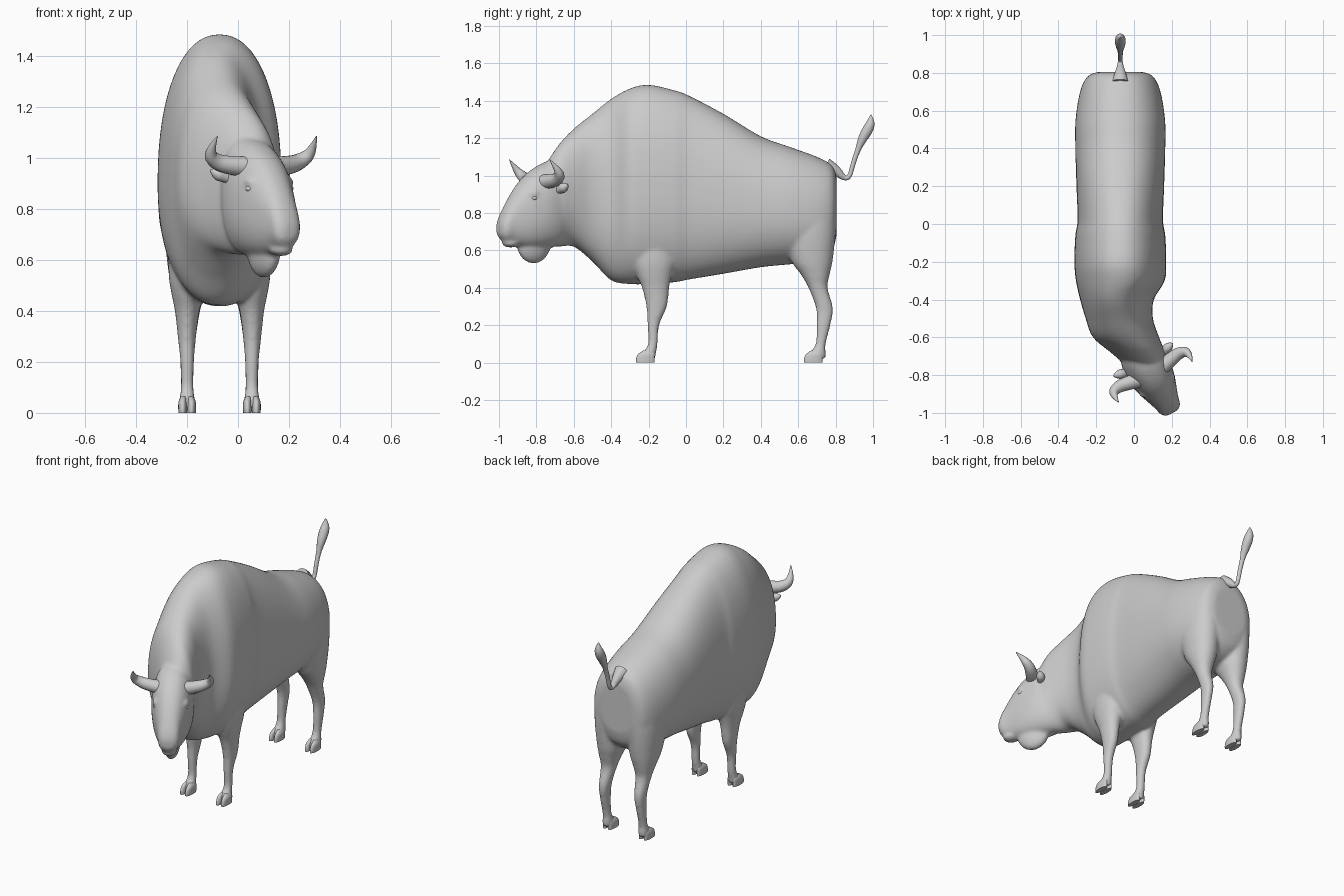
import bpy, bmesh, math
from mathutils import Vector

if "Cube" in bpy.data.objects:
    bpy.data.objects.remove(bpy.data.objects["Cube"])

CX = -0.0725                      # body centre line
YAW = math.radians(29)            # head turn
SIDE = Vector((math.cos(YAW), math.sin(YAW), 0))
FWD = Vector((math.sin(YAW), -math.cos(YAW), 0))
HEAD_O = Vector((0.06, -0.74, 0))


def head_pt(s, f, z):
    return HEAD_O + SIDE * s + FWD * f + Vector((0, 0, z))


def resample(rows, k=5):
    """Smooth interpolation between profile rows."""
    out = []
    for i in range(len(rows) - 1):
        p = [rows[max(i - 1, 0)], rows[i], rows[i + 1], rows[min(i + 2, len(rows) - 1)]]
        for j in range(k):
            t = j / k
            out.append([0.5 * (2 * b + (c - a) * t + (2 * a - 5 * b + 4 * c - d) * t * t
                               + (3 * b - a - 3 * c + d) * t ** 3) for a, b, c, d in zip(*p)])
    return out + [list(rows[-1])]


def loft(name, rows, point, n=2.0, segs=40):
    """Skin closed superellipse sections; point(row, u, v) places u, v in -1..1."""
    bm = bmesh.new()
    rings = []
    for row in resample(rows):
        ring = []
        for i in range(segs):
            a = 2 * math.pi * i / segs
            c, s = math.cos(a), math.sin(a)
            u = math.copysign(abs(c) ** (2 / n), c)
            v = math.copysign(abs(s) ** (2 / n), s)
            ring.append(bm.verts.new(point(row, u, v)))
        rings.append(ring)
    for r0, r1 in zip(rings, rings[1:]):
        for i in range(segs):
            j = (i + 1) % segs
            bm.faces.new((r0[i], r0[j], r1[j], r1[i]))
    bm.faces.new(rings[0])
    bm.faces.new(rings[-1])
    bmesh.ops.recalc_face_normals(bm, faces=bm.faces)
    me = bpy.data.meshes.new(name)
    bm.to_mesh(me)
    bm.free()
    ob = bpy.data.objects.new(name, me)
    bpy.context.collection.objects.link(ob)
    return ob


def ball(name, loc, size):
    bpy.ops.mesh.primitive_uv_sphere_add(segments=24, ring_count=16, location=loc,
                                         rotation=(0, 0, YAW), scale=size)
    bpy.context.object.name = name
    return bpy.context.object


def select(obs):
    bpy.ops.object.select_all(action='DESELECT')
    for o in obs:
        o.select_set(True)
    bpy.context.view_layer.objects.active = obs[0]


def tube(name, pts, radii):
    cu = bpy.data.curves.new(name, 'CURVE')
    cu.dimensions = '3D'
    cu.bevel_depth = 1.0
    cu.bevel_resolution = 5
    cu.use_fill_caps = True
    sp = cu.splines.new('NURBS')
    sp.points.add(len(pts) - 1)
    for p, co, r in zip(sp.points, pts, radii):
        p.co = (*co, 1)
        p.radius = r
    sp.order_u = 3
    sp.use_endpoint_u = True
    sp.resolution_u = 8
    ob = bpy.data.objects.new(name, cu)
    bpy.context.collection.objects.link(ob)
    select([ob])
    bpy.ops.object.convert(target='MESH')
    bpy.ops.object.shade_smooth()
    return ob


def upright(row, u, v):
    """Section across y: (y, top, bottom, half width, centre x)."""
    y, zt, zb, hw, xc = row
    zw = zb + 0.45 * (zt - zb)
    return Vector((xc + hw * u, y, zw + v * ((zt - zw) if v > 0 else (zw - zb))))


# torso, hump and neck
torso = loft("body", [
    (0.805, 0.99, 0.68, 0.12, CX), (0.78, 1.055, 0.60, 0.175, CX), (0.70, 1.10, 0.54, 0.213, CX),
    (0.55, 1.155, 0.525, 0.237, CX), (0.40, 1.21, 0.51, 0.238, CX), (0.20, 1.33, 0.475, 0.232, CX),
    (0.02, 1.425, 0.445, 0.226, CX), (-0.06, 1.455, 0.43, 0.238, CX), (-0.20, 1.485, 0.42, 0.243, CX),
    (-0.30, 1.465, 0.42, 0.235, CX), (-0.40, 1.41, 0.44, 0.195, -0.09), (-0.50, 1.33, 0.54, 0.178, -0.078),
    (-0.60, 1.25, 0.62, 0.175, -0.042), (-0.68, 1.165, 0.62, 0.143, 0.02), (-0.75, 1.06, 0.63, 0.10, 0.06),
], upright, n=2.2, segs=64)

# head: (forward, top, bottom, half width)
head = loft("head", [
    (-0.10, 1.08, 0.66, 0.09), (-0.04, 1.085, 0.62, 0.118), (0.04, 1.06, 0.61, 0.123),
    (0.12, 1.01, 0.61, 0.108), (0.18, 0.95, 0.62, 0.088), (0.23, 0.88, 0.635, 0.070),
    (0.27, 0.81, 0.65, 0.060), (0.29, 0.765, 0.67, 0.045), (0.298, 0.735, 0.69, 0.025),
], lambda r, u, v: head_pt(r[3] * u, r[0], (r[1] + r[2]) / 2 + (r[1] - r[2]) / 2 * v), n=2.3)
parts = [torso, head,
         ball("beard", head_pt(0, 0.085, 0.635), (0.05, 0.10, 0.105)),
         ball("lower_lip", head_pt(0, 0.225, 0.64), (0.045, 0.05, 0.025))]

# legs: (height, front y, back y, half width, offset from centre line)
FRONT = [(0.72, -0.30, -0.03, 0.08, 0.12), (0.55, -0.29, -0.05, 0.08, 0.12),
         (0.47, -0.265, -0.075, 0.064, 0.125), (0.40, -0.235, -0.09, 0.048, 0.127),
         (0.30, -0.212, -0.102, 0.036, 0.128), (0.20, -0.206, -0.143, 0.027, 0.127),
         (0.10, -0.203, -0.152, 0.025, 0.127), (0.05, -0.235, -0.16, 0.031, 0.127),
         (0.02, -0.25, -0.165, 0.031, 0.127)]
HIND = [(0.85, 0.52, 0.80, 0.09, 0.12), (0.70, 0.52, 0.80, 0.10, 0.115),
        (0.55, 0.56, 0.785, 0.085, 0.115), (0.47, 0.615, 0.768, 0.064, 0.12),
        (0.40, 0.655, 0.757, 0.046, 0.122), (0.29, 0.695, 0.786, 0.032, 0.125),
        (0.20, 0.698, 0.772, 0.027, 0.127), (0.10, 0.693, 0.747, 0.025, 0.127),
        (0.05, 0.66, 0.747, 0.031, 0.127), (0.02, 0.645, 0.745, 0.031, 0.127)]


def make_leg(name, rows, sx):
    def point(r, u, v):
        return Vector((CX + sx * r[4] + r[3] * u, (r[1] + r[2]) / 2 + (r[2] - r[1]) / 2 * v, r[0]))
    return loft(name, rows, point, n=2.1, segs=28)


for side, sx in (("left", -1), ("right", 1)):
    parts += [make_leg("front_leg_" + side, FRONT, sx), make_leg("hind_leg_" + side, HIND, sx)]
    # cloven hooves
    for end, y0 in (("front", -0.268), ("hind", 0.63)):
        for k, off in enumerate((-0.0175, 0.0175)):
            toe = make_leg(f"{end}_hoof_{side}_{k + 1}", [
                (0.0, y0, y0 + 0.10, 0.0165, 0.127 + off), (0.02, y0 + 0.001, y0 + 0.10, 0.0175, 0.127 + off),
                (0.045, y0 + 0.012, y0 + 0.10, 0.016, 0.127 + off), (0.065, y0 + 0.04, y0 + 0.095, 0.01, 0.127 + off * 0.8),
            ], sx)
            select([toe])
            bpy.ops.object.shade_smooth_by_angle(angle=math.radians(50))
    # horns, ears and eyes
    tube("horn_" + side, [head_pt(s * sx, f, z) for s, f, z in (
        (0.06, 0.06, 0.965), (0.13, 0.045, 0.97), (0.19, 0.035, 0.985), (0.232, 0.055, 1.02), (0.222, 0.11, 1.085))],
        (0.042, 0.037, 0.032, 0.022, 0.002))
    tube("ear_" + side, [head_pt(s * sx, f, z) for s, f, z in (
        (0.08, 0.0, 0.91), (0.12, -0.01, 0.925), (0.155, -0.02, 0.94), (0.178, -0.024, 0.952))],
        (0.018, 0.022, 0.028, 0.004))
    parts.append(ball("brow_" + side, head_pt(0.083 * sx, 0.125, 0.905), (0.024, 0.035, 0.02)))
    eye = ball("eye_" + side, head_pt(0.089 * sx, 0.13, 0.88), (0.016, 0.018, 0.014))
    bpy.ops.object.shade_smooth()

# blend torso, neck, head and legs into one skin
select(parts)
bpy.ops.object.join()
rm = torso.modifiers.new("Blend", 'REMESH')
rm.mode = 'VOXEL'
rm.voxel_size = 0.0105
sm = torso.modifiers.new("Relax", 'SMOOTH')
sm.factor = 0.5
sm.iterations = 5
for m in ("Blend", "Relax"):
    bpy.ops.object.modifier_apply(modifier=m)
bpy.ops.object.shade_smooth()

# raised tail with tuft
tube("tail", [(CX, y, z) for y, z in (
    (0.75, 1.05), (0.80, 1.03), (0.845, 0.985), (0.875, 0.99), (0.895, 1.07), (0.92, 1.14),
    (0.945, 1.20), (0.975, 1.25), (0.99, 1.29), (0.988, 1.325))],
    (0.045, 0.03, 0.014, 0.012, 0.013, 0.014, 0.026, 0.03, 0.022, 0.003))
